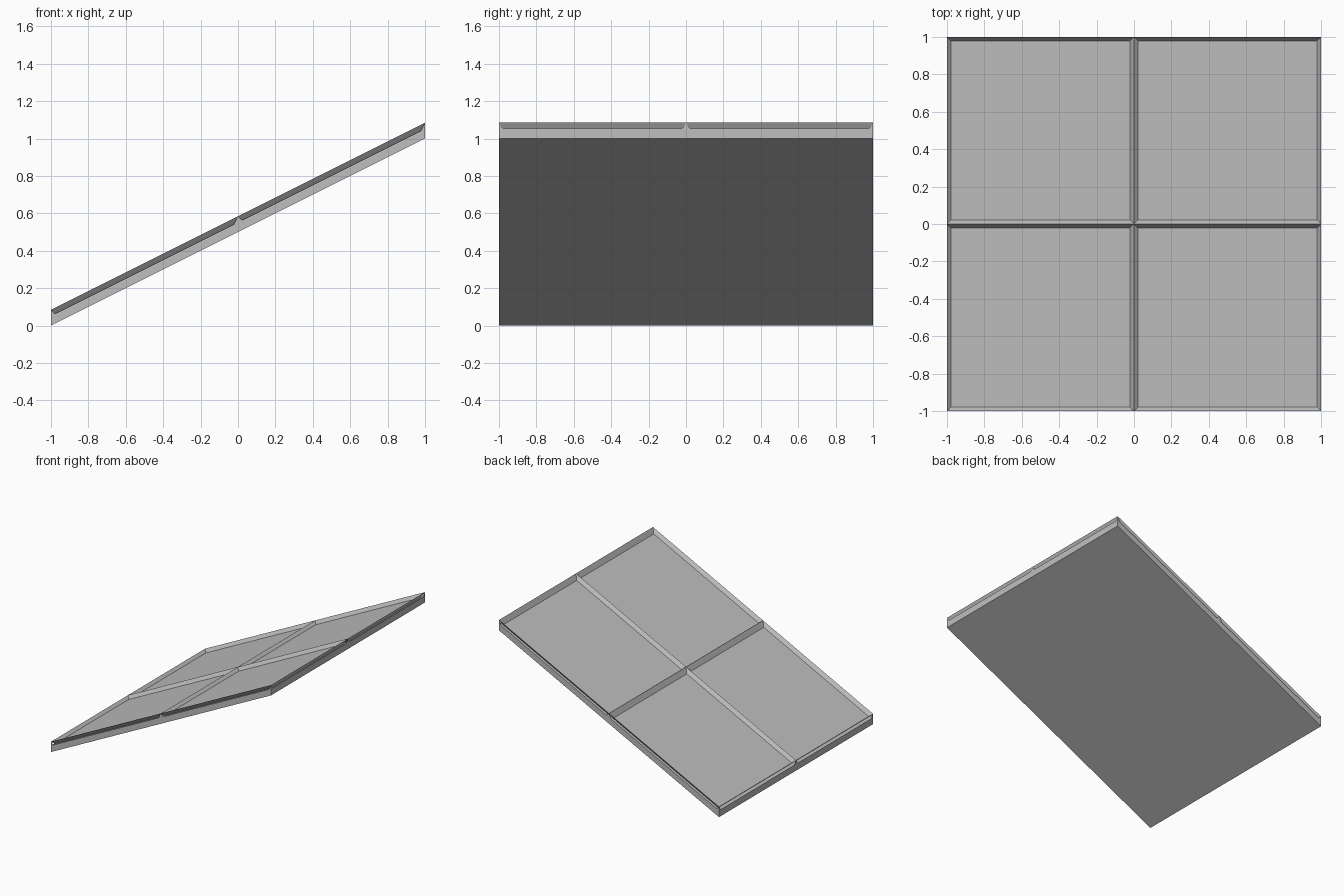
import bpy, bmesh
from mathutils import Vector

cube = bpy.data.objects.get("Cube")
if cube:
    bpy.data.objects.remove(cube, do_unlink=True)

FLOOR = 0.053   # slab thickness, measured vertically
CREST = 0.085   # top of the ribs
INSET = 0.022   # half width of a rib

grey = bpy.data.materials.new("light grey")
grey.use_nodes = True
colour = (0.52, 0.52, 0.52, 1)
grey.diffuse_color = colour
grey.node_tree.nodes["Principled BSDF"].inputs["Base Color"].default_value = colour


def finish(name, bm):
    """Shear the flat part into the sloped plane and make an object of it."""
    for v in bm.verts:
        v.co.z += (v.co.x + 1) / 2
    mesh = bpy.data.meshes.new(name)
    bm.to_mesh(mesh)
    bm.free()
    mesh.materials.append(grey)
    bpy.context.collection.objects.link(bpy.data.objects.new(name, mesh))


def face(bm, points):
    bm.faces.new([bm.verts.new(p) for p in points])


# Sloping base slab
bm = bmesh.new()
bmesh.ops.create_cube(bm, size=2)
for v in bm.verts:
    v.co.z = FLOOR if v.co.z > 0 else 0
finish("sloped_slab", bm)

# Bevelled rib sides around each of the four panels
ribs = bmesh.new()
caps = bmesh.new()
for cx in (-0.5, 0.5):
    for cy in (-0.5, 0.5):
        corners = [(-1, -1), (1, -1), (1, 1), (-1, 1)]
        low = 0.5 - INSET
        crest = [Vector((cx + sx * 0.5, cy + sy * 0.5, CREST)) for sx, sy in corners]
        foot = [Vector((cx + sx * low, cy + sy * low, FLOOR)) for sx, sy in corners]
        for i in range(4):
            j = (i + 1) % 4
            face(ribs, (foot[i], foot[j], crest[j], crest[i]))
            # Triangular rib ends on the outer walls
            middle = (crest[i] + crest[j]) / 2
            if max(abs(middle.x), abs(middle.y)) > 0.9:
                along = (crest[j] - crest[i]).normalized() * INSET
                drop = Vector((0, 0, FLOOR - CREST))
                face(caps, (crest[i], crest[i] + drop, crest[i] + drop + along))
                face(caps, (crest[j], crest[j] + drop - along, crest[j] + drop))
bmesh.ops.remove_doubles(ribs, verts=ribs.verts, dist=0.0001)
finish("panel_ribs", ribs)
finish("rib_end_caps", caps)
